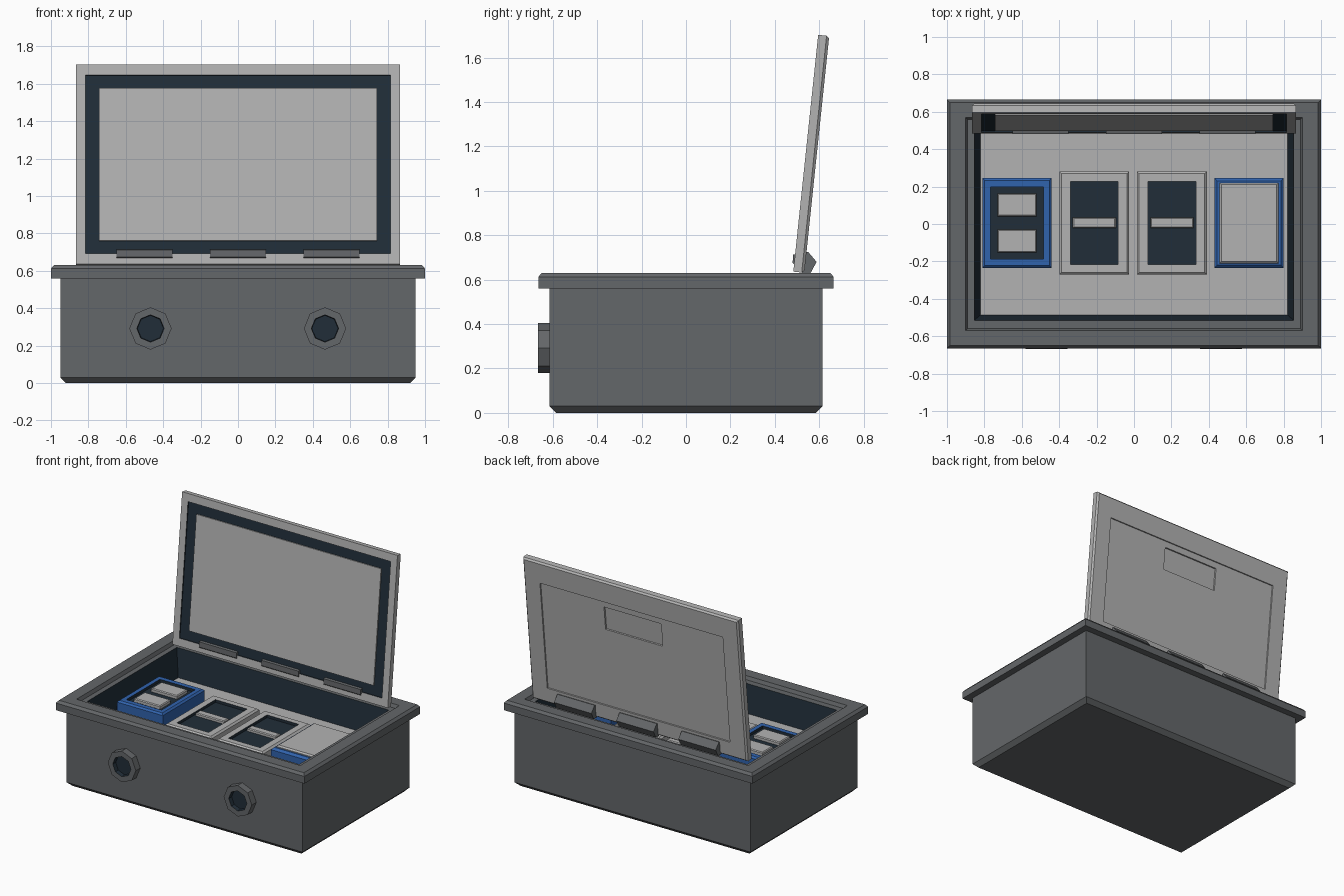
import bpy, bmesh, math
from mathutils import Matrix

if "Cube" in bpy.data.objects:
    bpy.data.objects.remove(bpy.data.objects["Cube"])


def material(name, rgb):
    m = bpy.data.materials.new(name)
    m.use_nodes = True
    m.diffuse_color = (*rgb, 1)
    m.node_tree.nodes["Principled BSDF"].inputs["Base Color"].default_value = (*rgb, 1)
    return m


BODY = material("case gray", (0.127, 0.135, 0.142))
LIGHT = material("light gray", (0.45, 0.45, 0.45))
DARK = material("dark slate", (0.015, 0.027, 0.04))
BLUE = material("blue", (0.03, 0.125, 0.42))


def finish(name, bm, mats, matrix=Matrix()):
    bmesh.ops.recalc_face_normals(bm, faces=bm.faces)
    me = bpy.data.meshes.new(name)
    bm.to_mesh(me)
    bm.free()
    for m in mats:
        me.materials.append(m)
    ob = bpy.data.objects.new(name, me)
    ob.matrix_world = matrix
    bpy.context.collection.objects.link(ob)
    return ob


def loft(name, rings, mats, matrix=Matrix()):
    """Stack of rectangles (half x, half y, z, material index, centre y).
    The index colours the band leading up to that ring; the last one also the end cap."""
    bm = bmesh.new()
    prev = None
    for hx, hy, z, idx, *cy in rings:
        c = cy[0] if cy else 0
        ring = [bm.verts.new((sx * hx, c + sy * hy, z))
                for sx, sy in ((-1, -1), (1, -1), (1, 1), (-1, 1))]
        if prev is None:
            bm.faces.new(ring[::-1]).material_index = idx
        else:
            for i in range(4):
                j = (i + 1) % 4
                bm.faces.new((prev[i], prev[j], ring[j], ring[i])).material_index = idx
        prev = ring
    bm.faces.new(prev).material_index = rings[-1][3]
    return finish(name, bm, mats, matrix)


def box(name, hx, hy, z0, z1, mat, x, y, bevel=0.006):
    return loft(name, [(hx, hy, z0, 0), (hx, hy, z1 - bevel, 0),
                       (hx - bevel, hy - bevel, z1, 0)],
                [mat], Matrix.Translation((x, y, 0)))


# Case with overhanging rim, stepped lip and dark inner walls
FLOOR = 0.40
loft("case", [
    (0.92, 0.585, 0, 0), (0.95, 0.615, 0.03, 0), (0.95, 0.615, 0.56, 0),
    (1.0, 0.665, 0.56, 0), (1.0, 0.665, 0.612, 0), (0.985, 0.65, 0.63, 0),
    (0.90, 0.57, 0.63, 0), (0.89, 0.56, 0.605, 0), (0.853, 0.515, 0.605, 0),
    (0.82, 0.485, FLOOR, 1)], [BODY, DARK])
box("inner_floor", 0.822, 0.487, FLOOR - 0.005, FLOOR + 0.004, LIGHT, 0, 0, 0.001)

# Open lid: pocket and sunken panel outside, gasket channel inside
lid_matrix = Matrix.Translation((0, 0.483, 0.635)) @ Matrix.Rotation(math.radians(84), 4, "X")
MID = 0.537
loft("lid", [
    (0.23, 0.085, -0.028, 0, 0.785), (0.23, 0.085, -0.04, 0, 0.785),
    (0.735, 0.40, -0.04, 0, 0.515), (0.735, 0.40, -0.05, 0, 0.515),
    (0.855, 0.525, -0.05, 0, MID), (0.866, 0.536, -0.038, 0, MID),
    (0.866, 0.536, 0, 0, MID), (0.815, 0.48, 0, 0, MID),
    (0.815, 0.48, -0.008, 1, MID), (0.743, 0.41, -0.008, 1, MID),
    (0.743, 0.41, 0, 0, MID)], [LIGHT, DARK], lid_matrix)

# Three hinges, extruded from one side profile
HINGE = [(0.48, 0.675), (0.482, 0.712), (0.55, 0.725), (0.588, 0.68), (0.56, 0.628), (0.525, 0.628)]
for k, x in (("right", -0.5), ("middle", 0), ("left", 0.5)):
    bm = bmesh.new()
    face = bm.faces.new([bm.verts.new((x - 0.15, y, z)) for y, z in HINGE])
    out = bmesh.ops.extrude_face_region(bm, geom=[face])["geom"]
    bmesh.ops.translate(bm, vec=(0.3, 0, 0),
                        verts=[v for v in out if isinstance(v, bmesh.types.BMVert)])
    # the extruded copy keeps the base, so the solid is closed
    finish("hinge_" + k, bm, [BODY])

# Octagonal cable ports with dark sunken holes
for k, x in (("right", -0.468), ("left", 0.465)):
    bm = bmesh.new()
    bmesh.ops.create_cone(bm, cap_ends=True, segments=8, radius1=0.113, radius2=0.113, depth=0.07)
    top = max(bm.faces, key=lambda f: f.calc_center_median().z)
    bmesh.ops.inset_region(bm, faces=[top], thickness=0.04)
    walls = bmesh.ops.inset_region(bm, faces=[top], thickness=0.003, depth=-0.03)["faces"]
    for f in walls + [top]:
        f.material_index = 1
    finish("cable_port_" + k, bm, [BODY, DARK],
           Matrix.Translation((x, -0.632, 0.292)) @ Matrix.Rotation(math.pi / 2, 4, "X"))


def recessed_frame(name, x, hx, hy, ix, iy, top, mat):
    """Bevelled block with a shallow dark well in its top."""
    loft(name, [(hx, hy, FLOOR, 0), (hx, hy, top - 0.012, 0), (hx - 0.012, hy - 0.012, top, 0),
                (ix, iy, top, 0), (ix, iy, top - 0.02, 1)],
         [mat, DARK], Matrix.Translation((x, 0.005, 0)))


# Blue switch module with two light keys
recessed_frame("switch_module", -0.625, 0.185, 0.24, 0.142, 0.193, 0.517, BLUE)
for k, y in (("back", 0.102), ("front", -0.091)):
    box("switch_key_" + k, 0.105, 0.061, 0.49, 0.522, LIGHT, -0.625, y)

# Two light modules with a centre bar
for k, x in (("right", -0.2125), ("left", 0.2025)):
    recessed_frame("gauge_module_" + k, x, 0.187, 0.276, 0.128, 0.222, 0.472, LIGHT)
    box("gauge_bar_" + k, 0.115, 0.028, 0.445, 0.474, LIGHT, x, 0.007)

# Blue module with a raised light cover
box("cover_module", 0.185, 0.24, FLOOR, 0.506, BLUE, 0.615, 0.005, 0.015)
box("module_cover", 0.158, 0.215, 0.50, 0.522, LIGHT, 0.615, 0.005, 0.01)
